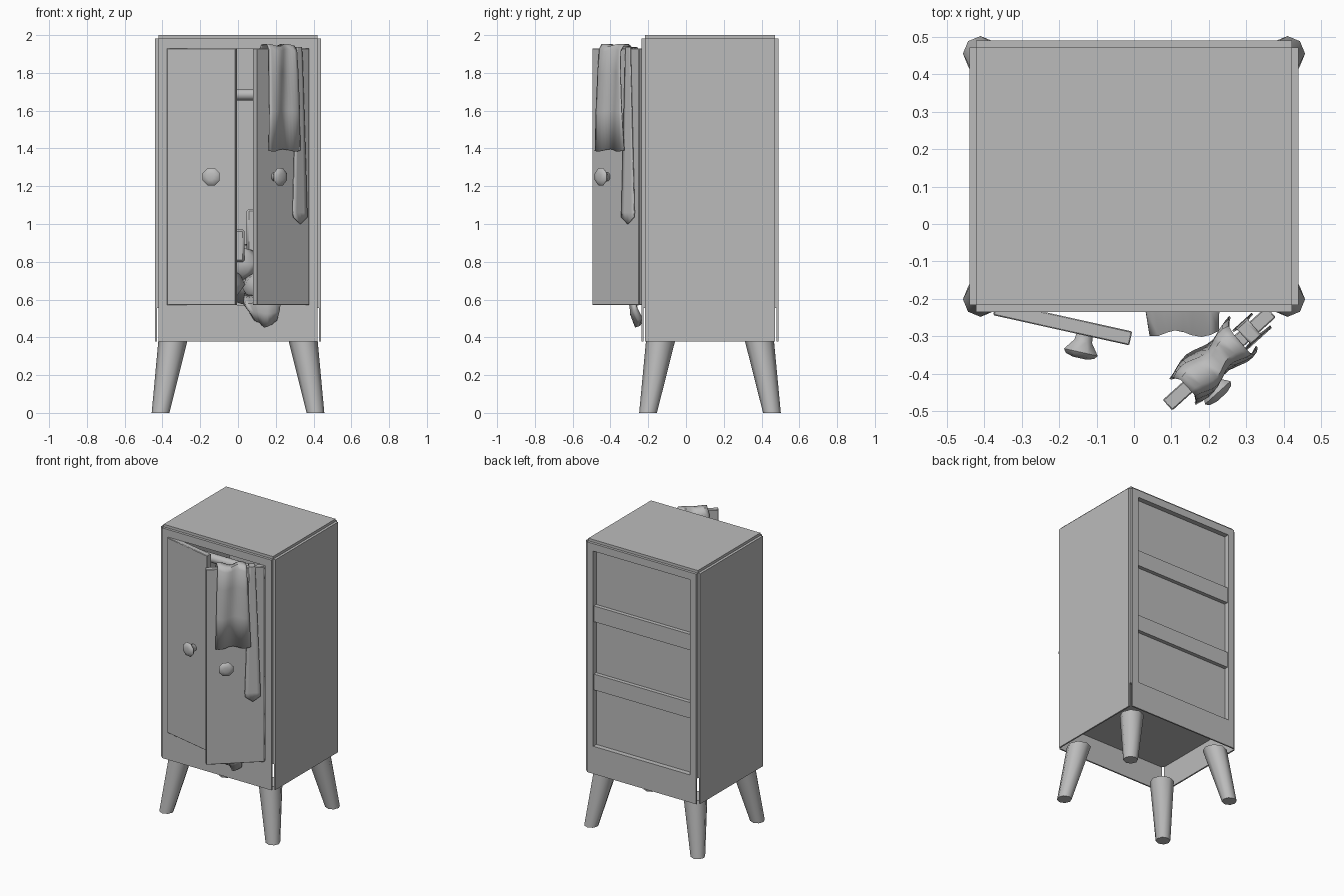
import bpy, bmesh, math, random
from mathutils import Matrix, Vector

random.seed(4)
if "Cube" in bpy.data.objects:
    bpy.data.objects.remove(bpy.data.objects["Cube"], do_unlink=True)

grey = bpy.data.materials.new("plain_grey")
grey.use_nodes = True
GREY = (0.5, 0.5, 0.5, 1)
grey.diffuse_color = GREY
grey.node_tree.nodes["Principled BSDF"].inputs["Base Color"].default_value = GREY


def finish(name, bm, angle=40):
    bmesh.ops.recalc_face_normals(bm, faces=bm.faces)
    mesh = bpy.data.meshes.new(name)
    bm.to_mesh(mesh)
    bm.free()
    obj = bpy.data.objects.new(name, mesh)
    bpy.context.collection.objects.link(obj)
    mesh.materials.append(grey)
    smooth(obj, angle)
    return obj


def smooth(obj, angle):
    bpy.ops.object.select_all(action="DESELECT")
    obj.select_set(True)
    bpy.context.view_layer.objects.active = obj
    bpy.ops.object.shade_smooth_by_angle(angle=math.radians(angle))


def box(name, low, high, bevel=0, matrix=Matrix(), segments=1):
    bm = bmesh.new()
    bmesh.ops.create_cube(bm, size=1)
    low, high = Vector(low), Vector(high)
    for v in bm.verts:
        v.co = (low + high) / 2 + v.co * (high - low)
    if bevel:
        bmesh.ops.bevel(bm, geom=bm.edges[:], offset=bevel, segments=segments, affect="EDGES")
    bm.transform(matrix)
    return finish(name, bm)


def rings(name, sections, sides, matrix=Matrix(), turn=0):
    """Closed solid through rings given as (centre, radius), in local XY."""
    bm = bmesh.new()
    loops = []
    for centre, r in sections:
        angles = [2 * math.pi * i / sides + turn for i in range(sides)]
        loops.append([bm.verts.new(Vector(centre) + Vector((r * math.cos(a), r * math.sin(a), 0)))
                      for a in angles])
    for a, b in zip(loops, loops[1:]):
        for i in range(sides):
            j = (i + 1) % sides
            bm.faces.new((a[i], a[j], b[j], b[i]))
    bm.faces.new(loops[0])
    bm.faces.new(loops[-1])
    bm.transform(matrix)
    return finish(name, bm, 60)


def drape(name, matrix, path, columns, wave, thick=0.006):
    """Cloth strip: path rows are (offset, height, left, right, tip drop)."""
    bm = bmesh.new()
    grid = []
    for r, (off, z, left, right, tip) in enumerate(path):
        row = []
        for c in range(columns + 1):
            t = c / columns
            ripple = wave * math.sin(t * 9 + r * 0.6)
            drop = tip * (1 - abs(2 * t - 1)) + ripple * 0.7
            row.append(bm.verts.new((left + (right - left) * t, off - ripple, z - drop)))
        grid.append(row)
    for a, b in zip(grid, grid[1:]):
        for i in range(columns):
            bm.faces.new((a[i], a[i + 1], b[i + 1], b[i]))
    bm.transform(matrix)
    obj = finish(name, bm, 60)
    solid = obj.modifiers.new("thickness", "SOLIDIFY")
    solid.thickness = thick
    solid.offset = 0
    return obj


def blob(name, centre, size, rough=0.12):
    bm = bmesh.new()
    bmesh.ops.create_icosphere(bm, subdivisions=2, radius=1)
    for v in bm.verts:
        v.co *= 1 + random.uniform(-rough, rough)
        v.co = Vector(centre) + v.co * Vector(size)
    return finish(name, bm, 60)


# Cabinet shell: rounded box with front cavity, back recess and hollow base
cabinet = box("cabinet", (-0.44, -0.235, 0.36), (0.44, 0.49, 2), 0.018, segments=2)
cuts = [((-0.373, -0.4, 0.57), (0.373, 0.44, 1.93)),
        ((-0.373, 0.455, 0.57), (0.373, 0.6, 1.93)),
        ((-0.43, -0.225, 0.2), (0.43, 0.48, 0.555))]
for low, high in cuts:
    cutter = box("cutter", low, high)
    cutter.hide_render = True
    mod = cabinet.modifiers.new("cut", "BOOLEAN")
    mod.operation = "DIFFERENCE"
    mod.object = cutter
    bpy.context.view_layer.objects.active = cabinet
    bpy.ops.object.modifier_apply(modifier="cut")
    bpy.data.objects.remove(cutter, do_unlink=True)
smooth(cabinet, 50)

# Back slats and hanging rail
for name, z in (("upper_slat", 1.49), ("lower_slat", 1.015)):
    box(name, (-0.373, 0.45, z - 0.055), (0.373, 0.482, z + 0.055))
rings("hanging_rail", [((0, 0, -0.375), 0.03), ((0, 0, 0.375), 0.03)], 12,
      Matrix.Translation((0, 0.1, 1.685)) @ Matrix.Rotation(math.pi / 2, 4, "Y"))

# Splayed tapering legs
for xs, xn in ((-1, "right"), (1, "left")):
    for ys, yn in ((-1, "front"), (1, "back")):
        rings(f"{yn}_{xn}_leg",
              [((xs * 0.41, 0.127 + ys * 0.328, 0), 0.047),
               ((xs * 0.345, 0.127 + ys * 0.262, 0.38), 0.077)], 8)


# Doors: local x runs from hinge to free edge, local -y is the outside
def door_frame(hinge, side, degrees):
    along = Vector((side * math.cos(math.radians(degrees)), -math.sin(math.radians(degrees)), 0))
    out = Vector((-side * math.sin(math.radians(degrees)), -math.cos(math.radians(degrees)), 0))
    m = Matrix((along, -out, (0, 0, 1))).transposed().to_4x4()
    return Matrix.Translation(hinge) @ m


right_frame = door_frame((-0.372, -0.225, 0), 1, 12.5)
left_frame = door_frame((0.366, -0.235, 0), -1, 42)
for name, frame in (("right", right_frame), ("left", left_frame)):
    box(f"{name}_door", (0, -0.019, 0.57), (0.372, 0.019, 1.93), 0.003, frame)
    rings(f"{name}_knob", [((0, 0, 0), 0.024), ((0, 0, 0.02), 0.026), ((0, 0, 0.05), 0.05),
                           ((0, 0, 0.06), 0.042), ((0, 0, 0.066), 0.02)], 8,
          frame @ Matrix.Translation((0.25, -0.015, 1.25)) @ Matrix.Rotation(math.pi / 2, 4, "X"),
          math.pi / 8)

# Towel and necktie hung over the open door
drape("towel", left_frame,
      [(-0.043, 1.39, 0.09, 0.315, 0), (-0.046, 1.6, 0.1, 0.31, 0), (-0.043, 1.8, 0.11, 0.305, 0),
       (-0.038, 1.92, 0.115, 0.3, 0), (-0.022, 1.945, 0.115, 0.3, 0), (0.022, 1.945, 0.115, 0.3, 0),
       (0.042, 1.91, 0.11, 0.31, 0), (0.05, 1.7, 0.1, 0.315, 0), (0.055, 1.5, 0.09, 0.32, 0)],
      12, 0.009)
drape("necktie", left_frame,
      [(-0.03, 1.035, 0.027, 0.125, 0.035), (-0.028, 1.06, 0.026, 0.127, 0),
       (-0.026, 1.86, 0.057, 0.1, 0), (-0.024, 1.935, 0.06, 0.098, 0), (0.024, 1.935, 0.06, 0.098, 0),
       (0.028, 1.86, 0.058, 0.1, 0), (0.03, 1.3, 0.04, 0.11, 0.02)], 4, 0)

# Clothes spilling over the sill and piled inside
drape("spilled_sleeve", Matrix(),
      [(-0.08, 0.62, 0.03, 0.23, 0), (-0.22, 0.6, 0.03, 0.23, 0), (-0.28, 0.575, 0.04, 0.225, 0),
       (-0.275, 0.54, 0.06, 0.215, 0.01), (-0.25, 0.49, 0.09, 0.2, 0.03)], 8, 0.008, 0.03)
blob("clothes_pile_left", (0.17, -0.04, 0.66), (0.15, 0.16, 0.1))
blob("clothes_pile_right", (-0.13, -0.07, 0.68), (0.16, 0.16, 0.12))
blob("clothes_pile_back", (0.03, 0.15, 0.74), (0.24, 0.18, 0.17))
blob("crumpled_shirt", (0.02, -0.02, 0.79), (0.09, 0.08, 0.08), 0.2)
box("folded_cloth", (-0.09, -0.12, 0.8), (0.035, 0.0, 0.97), 0.01)
box("upright_cloth", (0.045, 0.0, 0.85), (0.12, 0.06, 1.08), 0.012)
